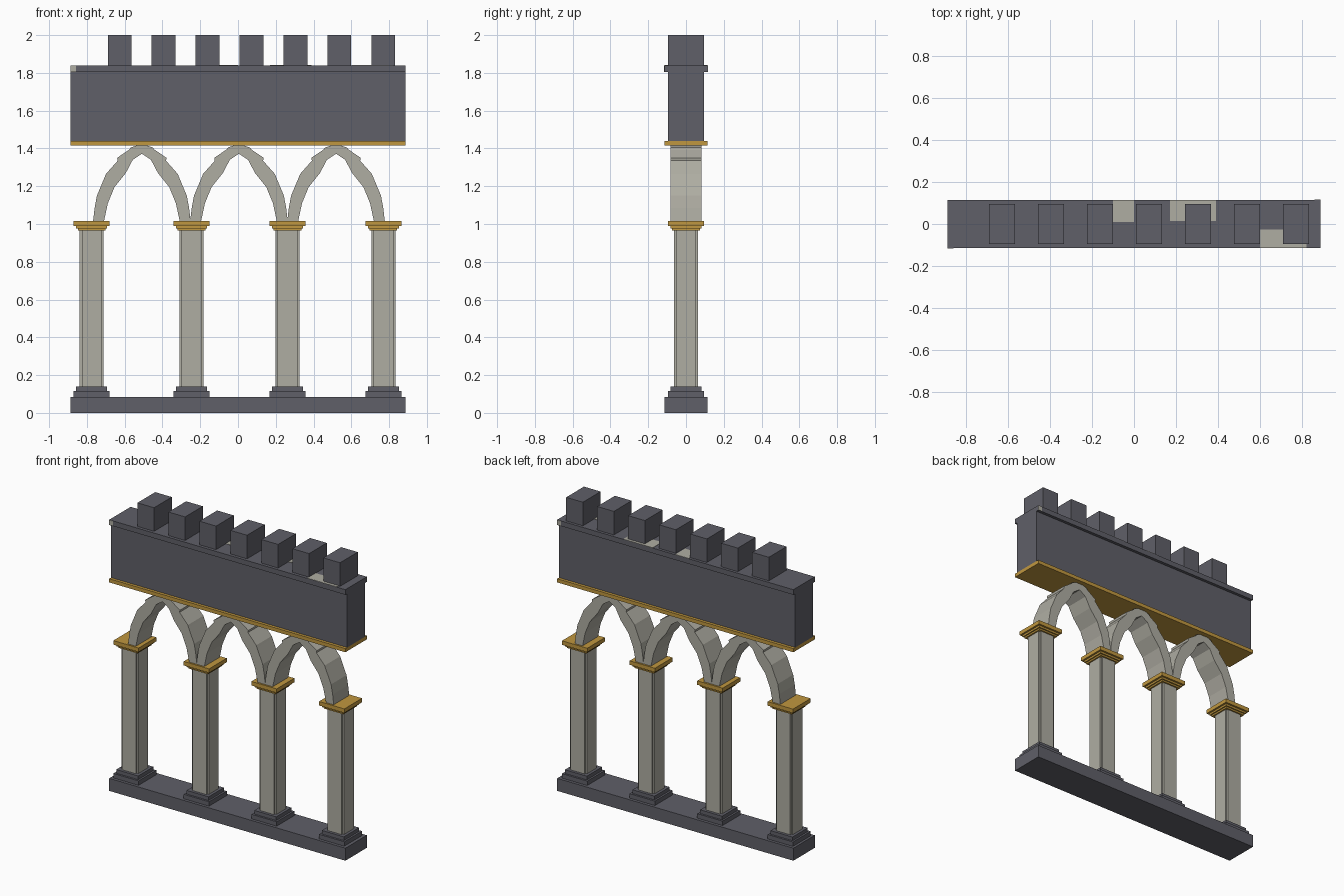
import bpy, bmesh

if "Cube" in bpy.data.objects:
    bpy.data.objects.remove(bpy.data.objects["Cube"])


def material(name, rgb):
    m = bpy.data.materials.new(name)
    m.diffuse_color = (*rgb, 1)
    m.use_nodes = True
    m.node_tree.nodes["Principled BSDF"].inputs["Base Color"].default_value = m.diffuse_color
    return m


SLATE = material("dark slate", (0.115, 0.115, 0.138))
STONE = material("pale stone", (0.43, 0.42, 0.365))
GOLD = material("gold trim", (0.53, 0.31, 0.05))


def finish(bm, name, mat):
    bmesh.ops.recalc_face_normals(bm, faces=bm.faces)
    me = bpy.data.meshes.new(name)
    bm.to_mesh(me)
    bm.free()
    me.materials.append(mat)
    ob = bpy.data.objects.new(name, me)
    bpy.context.collection.objects.link(ob)
    return ob


def extrude(name, points, offset, mat):
    """Extrude a closed outline of 3D points by an offset vector."""
    bm = bmesh.new()
    face = bm.faces.new([bm.verts.new(p) for p in points])
    new = bmesh.ops.extrude_face_region(bm, geom=[face])["geom"]
    bmesh.ops.translate(bm, vec=offset, verts=[v for v in new if isinstance(v, bmesh.types.BMVert)])
    return finish(bm, name, mat)


def box(name, x, y, z, mat):
    """Box from (min, max) ranges."""
    pts = [(x[0], y[0], z[0]), (x[1], y[0], z[0]), (x[1], y[1], z[0]), (x[0], y[1], z[0])]
    return extrude(name, pts, (0, 0, z[1] - z[0]), mat)


def block(name, cx, half, z, mat):
    """Square block centred on a column axis."""
    return box(name, (cx - half, cx + half), (-half, half), z, mat)


L = 0.887

# Floor slab
box("base_slab", (-L, L), (-0.115, 0.115), (0, 0.085), SLATE)

# Columns: stepped plinth, notched-corner shaft, stepped capital
a, b = 0.063, 0.052
section = [(a, -b), (a, b), (b, b), (b, a), (-b, a), (-b, b),
           (-a, b), (-a, -b), (-b, -b), (-b, -a), (b, -a), (b, -b)]
for cx in (-0.775, -0.246, 0.262, 0.77):
    block("plinth_lower", cx, 0.095, (0.085, 0.115), SLATE)
    block("plinth_upper", cx, 0.082, (0.115, 0.14), SLATE)
    extrude("column_shaft", [(cx + x, y, 0.14) for x, y in section], (0, 0, 0.83), STONE)
    block("capital_lower", cx, 0.073, (0.966, 0.977), GOLD)
    block("capital_middle", cx, 0.082, (0.977, 0.99), GOLD)
    block("capital_upper", cx, 0.095, (0.99, 1.017), GOLD)

# Pointed arches with slightly stepped outer stones
outer = [(0.258, 1.017), (0.25, 1.085), (0.238, 1.15), (0.196, 1.25), (0.19, 1.265),
         (0.128, 1.335), (0.131, 1.35), (0.065, 1.395), (0.058, 1.405), (0.025, 1.416)]
inner = [(0.0, 1.372), (0.048, 1.34), (0.085, 1.27), (0.145, 1.195), (0.18, 1.11), (0.2, 1.017)]
half = outer[::-1] + inner[:0:-1]
outline = outer + [(-x, z) for x, z in outer[::-1]]
outline += [(-x, z) for x, z in inner[:0:-1]] + inner
for cx in (-0.509, 0.005, 0.519):
    extrude("arch", [(cx + x, -0.083, z) for x, z in outline], (0, 0.166, 0), STONE)

# Upper wall with gold band and cornice
box("gold_band", (-L, L), (-0.115, 0.115), (1.415, 1.44), GOLD)
box("upper_wall", (-L, L), (-0.095, 0.095), (1.44, 1.805), SLATE)
box("cornice", (-L, L), (-0.115, 0.115), (1.805, 1.84), SLATE)

# Battlements
for i in range(7):
    cx = -0.627 + 0.2328 * i
    box("merlon", (cx - 0.0625, cx + 0.0625), (-0.094, 0.096), (1.84, 2.0), SLATE)

# Worn pale patches on the cornice
for x, y in (((-0.1, 0.0), (0.01, 0.115)), ((0.17, 0.39), (0.015, 0.115)), ((0.6, 0.82), (-0.114, -0.025))):
    box("worn_patch", x, y, (1.838, 1.842), STONE)
box("worn_edge_front", (-L, -0.857), (-0.117, -0.113), (1.806, 1.839), STONE)
box("worn_edge_back", (0.857, L), (0.113, 0.117), (1.806, 1.839), STONE)
